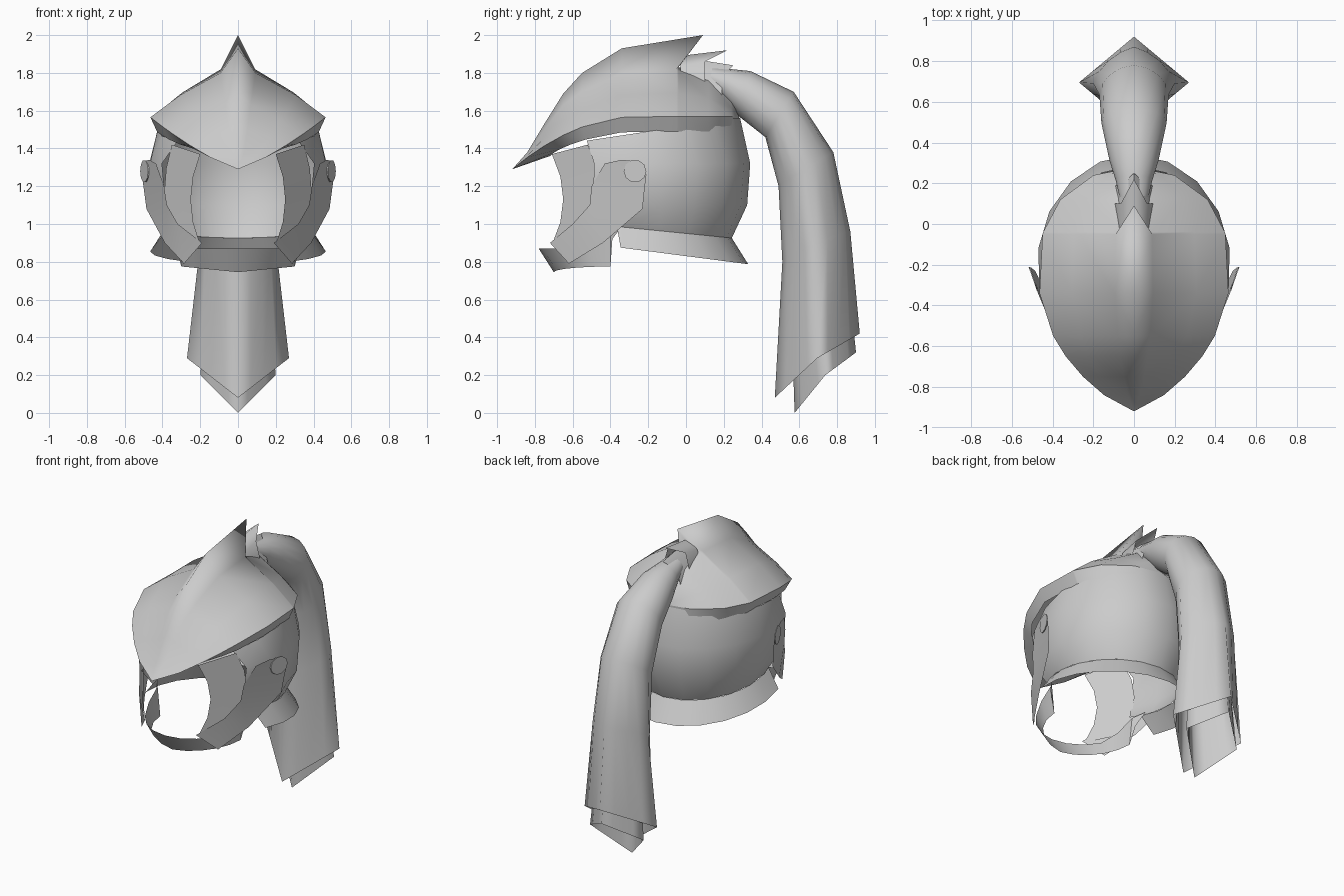
import bpy, bmesh
from math import sin, cos, pi, radians
from mathutils import Vector

cube = bpy.data.objects.get("Cube")
if cube:
    bpy.data.objects.remove(cube, do_unlink=True)

grey = bpy.data.materials.new("plain_grey")
grey.use_nodes = True
grey.diffuse_color = (.6, .6, .6, 1)
shader = grey.node_tree.nodes["Principled BSDF"]
shader.inputs["Base Color"].default_value = grey.diffuse_color


def finish(bm, name, angle):
    """Weld the mesh, link it as a named object and smooth its soft edges."""
    bmesh.ops.remove_doubles(bm, verts=bm.verts, dist=.001)
    bmesh.ops.recalc_face_normals(bm, faces=bm.faces)
    mesh = bpy.data.meshes.new(name)
    bm.to_mesh(mesh)
    bm.free()
    mesh.materials.append(grey)
    obj = bpy.data.objects.new(name, mesh)
    bpy.context.collection.objects.link(obj)
    bpy.ops.object.select_all(action='DESELECT')
    obj.select_set(True)
    bpy.context.view_layer.objects.active = obj
    bpy.ops.object.shade_smooth_by_angle(angle=radians(angle))


def loft(name, curves, angle=40):
    """Skin equal-length curves into a sheet on both sides of the centre plane."""
    bm = bmesh.new()
    for side in (1, -1):
        rows = [[bm.verts.new((side * x, y, z)) for x, y, z in curve] for curve in curves]
        for a, b in zip(rows, rows[1:]):
            for i in range(len(a) - 1):
                bm.faces.new((a[i], a[i + 1], b[i + 1], b[i]))
    finish(bm, name, angle)


def cap_section(y, ridge, crown, lean=0):
    """Half a cap section: ridge, shoulder, flank, brim edge, tucked-under rim."""
    s = min(1, (y + .92) / .67)
    if s < 1:
        x = .47 * sin(pi / 2 * s ** .75)
    else:
        x = .47 * max(0, 1 - ((y + .25) / .53) ** 2.5) ** .5
    brim = 1.57 - .28 * (1 - s) ** 2
    front = (1 - s) ** 3
    return [(0, y + lean, ridge),
            (.2 * x, y, crown),
            (.66 * x, y, (crown + brim) / 2),
            (x, y, brim),
            (.92 * x, y + .2 * front, brim - .08 + .15 * front)]


def skull_ring(scale, height, tilt, sweep):
    """Half an oval ring from the back of the head forwards by an angle."""
    points = []
    for k in range(7):
        t = radians(sweep) * k / 6
        y = .54 * scale * cos(t) - .2
        points.append((.475 * scale * sin(t), y, height + tilt * y))
    return points


def half_ring(outer, inner, width, diamond, steps=8):
    """Half a plume section, blended from an ellipse to a diamond."""
    o, i = Vector((0, *outer)), Vector((0, *inner))
    points = []
    for k in range(steps + 1):
        t = k / steps
        along = (1 - diamond) * cos(pi * t) + diamond * (1 - 2 * t)
        across = (1 - diamond) * sin(pi * t) + diamond * (1 - abs(1 - 2 * t))
        p = (o + i) / 2 + (o - i) / 2 * along
        p.x = width * across
        p.z += .04 * across * diamond
        points.append(p)
    return points


def arch(y, z, lean=0):
    """Half an arched sleeve section whose peak leans backwards."""
    return [(0, y, z), (.065, y - lean, z - .06), (.095, y - lean, z - .17)]


def cheek_point(y, z):
    """Place a side-on cheek point on the curve of the face."""
    return .22 + .28 * ((y + .72) / .5) ** .6 - .1 * (1.2 - z), y, z


# Peaked cap with a raised crest that ends in a swept-back tip
cap = [
    cap_section(-.92, 1.29, 1.29),
    cap_section(-.84, 1.38, 1.37),
    cap_section(-.75, 1.53, 1.5),
    cap_section(-.65, 1.69, 1.63),
    cap_section(-.55, 1.8, 1.7),
    cap_section(-.34, 1.93, 1.8),
    cap_section(-.05, 2, 1.82, lean=.14),
    cap_section(-.04, 1.83, 1.81),
    cap_section(.12, 1.79, 1.76),
    cap_section(.24, 1.68, 1.66),
    cap_section(.28, 1.64, 1.63)]
loft("cap", [section[:4] for section in cap], 120)
loft("cap_rim", [section[3:] for section in cap])

# Skull shell and the neck guard flaring out below it
hem = .82, .95, -.1
loft("skull_shell", [skull_ring(.9, 1.52, .15, 132),
                     skull_ring(1, 1.32, 0, 122),
                     skull_ring(.97, 1.1, 0, 124),
                     skull_ring(*hem, 122)])
loft("neck_guard", [skull_ring(*hem, 112), skull_ring(.98, .83, -.13, 106)])

# Face mask bowed around the opening
bow = [k / 2 for k in range(-2, 3)]
loft("face_mask", [
    [(.25 - .05 * u * u, -.65 - .06 * u * u, 1.13 + .24 * u) for u in bow],
    [(.39 - .04 * u * u, -.46 - .06 * u * u, 1.17 + .25 * u) for u in bow]])

# Cheek guards sweeping from the ears to the chin
loft("cheek_guards", [
    [cheek_point(y, z) for y, z in (
        (-.34, 1.34), (-.43, 1.32), (-.5, 1.2), (-.51, 1.1), (-.6, 1), (-.72, .9))],
    [cheek_point(y, z) for y, z in (
        (-.25, 1.33), (-.21, 1.26), (-.22, 1.18), (-.23, 1.08), (-.44, .9), (-.62, .79))]])

# Flat ear bosses lying on the cheek guards
bm = bmesh.new()
for side in (1, -1):
    boss = bmesh.ops.create_cone(bm, cap_ends=True, segments=10, radius1=.06,
                                 radius2=.06, depth=.006)["verts"]
    for v in boss:
        x, y, z = v.co
        v.co = side * (.494 + z + .35 * y), y - .27, x + 1.28
finish(bm, "ear_bosses", 30)

# Chin guard curving round below the opening and up to the neck guard
chin_top, chin_bottom = [], []
for k in range(6):
    t = pi / 2 * k / 5
    y = -.4 - .38 * cos(t)
    chin_top.append((.32 * sin(t), y, .87 + .5 * max(0, y + .6)))
    chin_bottom.append((.3 * sin(t), -.4 - .3 * cos(t), .745 + .03 * sin(t)))
chin_top.append((.37, -.33, 1))
chin_bottom.append((.34, -.39, .92))
loft("chin_guard", [chin_top, chin_bottom])

# Pointed sleeves between the crest and the plume
loft("front_sleeve", [arch(-.03, 1.89), arch(.22, 1.92, lean=.12)], 80)
loft("rear_sleeve", [arch(.06, 1.87), arch(.25, 1.84, lean=.06)], 80)

# Hanging plume, with a lining that shows below its hem
loft("plume", [half_ring(*ring) for ring in (
    ((.14, 1.83), (.12, 1.72), .07, 0),
    ((.24, 1.82), (.19, 1.66), .09, 0),
    ((.34, 1.81), (.28, 1.57), .12, 0),
    ((.57, 1.7), (.42, 1.46), .16, 0),
    ((.78, 1.38), (.49, 1.2), .17, .1),
    ((.87, .96), (.51, .8), .2, .4),
    ((.92, .42), (.47, .08), .27, 1))], 100)
loft("plume_lining", [half_ring(*ring) for ring in (
    ((.84, .9), (.55, .75), .14, .5),
    ((.9, .32), (.575, 0), .2, 1))], 100)
